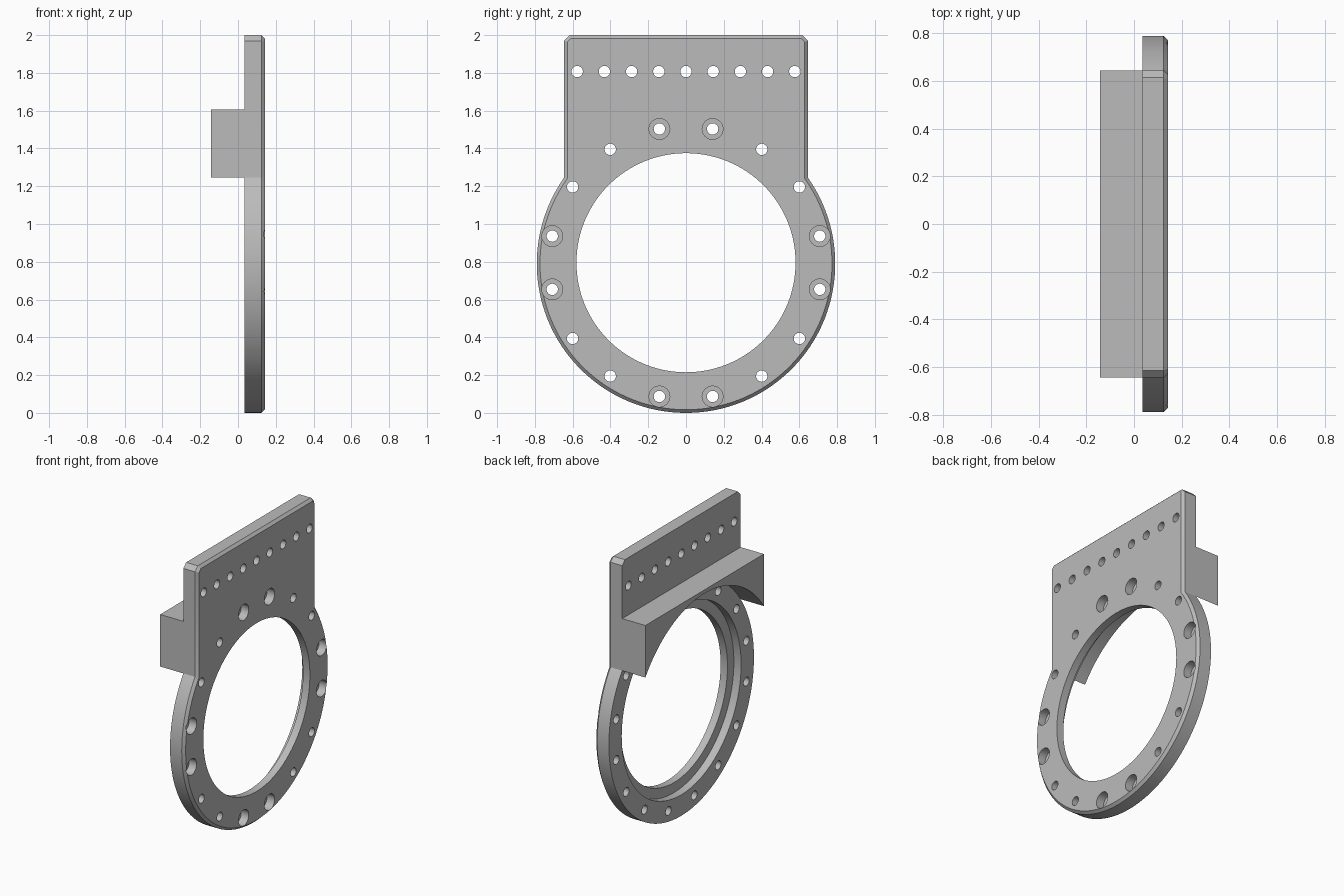
import bpy, bmesh
from math import sin, cos, pi, asin, sqrt

cube = bpy.data.objects.get("Cube")
if cube:
    bpy.data.objects.remove(cube, do_unlink=True)

grey = bpy.data.materials.new("light_grey")
grey.use_nodes = True
COLOR = (0.5, 0.5, 0.5, 1)
grey.diffuse_color = COLOR
grey.node_tree.nodes["Principled BSDF"].inputs["Base Color"].default_value = COLOR

R, W, TOP = 0.79, 0.645, 2.0        # ring radius, half width, height
BACK, MID, FACE = 0.035, 0.124, 0.142


def make_object(name, bm):
    bmesh.ops.recalc_face_normals(bm, faces=bm.faces)
    mesh = bpy.data.meshes.new(name)
    bm.to_mesh(mesh)
    bm.free()
    mesh.materials.append(grey)
    obj = bpy.data.objects.new(name, mesh)
    bpy.context.collection.objects.link(obj)
    return obj


def loft(bm, loops):
    """Skin closed loops of equal length and cap both ends."""
    rings = [[bm.verts.new(p) for p in loop] for loop in loops]
    n = len(rings[0])
    for a, b in zip(rings, rings[1:]):
        for i in range(n):
            j = (i + 1) % n
            bm.faces.new((a[i], a[j], b[j], b[i]))
    bm.faces.new(rings[0])
    bm.faces.new(rings[-1])


def outline(x, inset):
    """Ring with a square shoulder plate, seen along x."""
    r, w, top = R - inset, W - inset, TOP - inset
    cut = 0.03 - 0.586 * inset
    start, steps = asin(w / r), 120
    pts = []
    for i in range(steps + 1):
        a = start + (2 * pi - 2 * start) * i / steps
        pts.append((x, r * sin(a), R + r * cos(a)))
    pts += [(x, -w, top - cut), (x, cut - w, top), (x, w - cut, top), (x, w, top - cut)]
    return pts


def bore(bm, y, z, profile, sides):
    """Stepped round cutter along x from (x, radius) pairs."""
    loft(bm, [[(x, y + r * cos(2 * pi * i / sides), z + r * sin(2 * pi * i / sides))
               for i in range(sides)] for x, r in profile])


# Plate with chamfered face edge
bm = bmesh.new()
loft(bm, [outline(BACK, 0), outline(MID, 0), outline(FACE, 0.017)])
plate = make_object("ring_plate", bm)

# Cutters: central stepped opening, ring holes, top row of holes
bm = bmesh.new()
bore(bm, 0, R + 0.005, [(0, 0.65), (0.09, 0.65), (0.09, 0.58), (0.2, 0.58)], 128)
plain = [(0, 0.03), (0.2, 0.03)]
counterbored = [(0, 0.03), (0.085, 0.03), (0.085, 0.055), (0.2, 0.055)]
for k in range(16):
    a = (k + 0.5) * pi / 8
    bore(bm, 0.722 * sin(a), R + 0.005 + 0.722 * cos(a),
         counterbored if k % 4 in (0, 3) else plain, 32)
for k in range(-4, 5):
    bore(bm, 0.144 * k, 1.807, plain, 32)
cutter = make_object("hole_cutter", bm)
cutter.hide_render = True

mod = plate.modifiers.new("holes", "BOOLEAN")
mod.operation = "DIFFERENCE"
mod.solver = "EXACT"
mod.object = cutter
bpy.context.view_layer.update()
cut_mesh = bpy.data.meshes.new_from_object(
    plate.evaluated_get(bpy.context.evaluated_depsgraph_get()))
plate.modifiers.clear()
plate.data = cut_mesh
bpy.data.objects.remove(cutter, do_unlink=True)

# Arched block behind the plate
low, high, half = R + sqrt(R * R - W * W), 1.605, asin(W / R)


def arch(x):
    pts = [(x, W, high), (x, -W, high)]
    for i in range(49):
        a = half * (i / 24 - 1)
        pts.append((x, R * sin(a), R + R * cos(a)))
    return pts


bm = bmesh.new()
loft(bm, [arch(-0.142), arch(BACK)])
block = make_object("arched_block", bm)

# Smooth round walls, keep edges sharp
for obj in bpy.context.selected_objects:
    obj.select_set(False)
for obj in (plate, block):
    obj.select_set(True)
bpy.context.view_layer.objects.active = plate
bpy.ops.object.shade_smooth_by_angle(angle=0.5)
